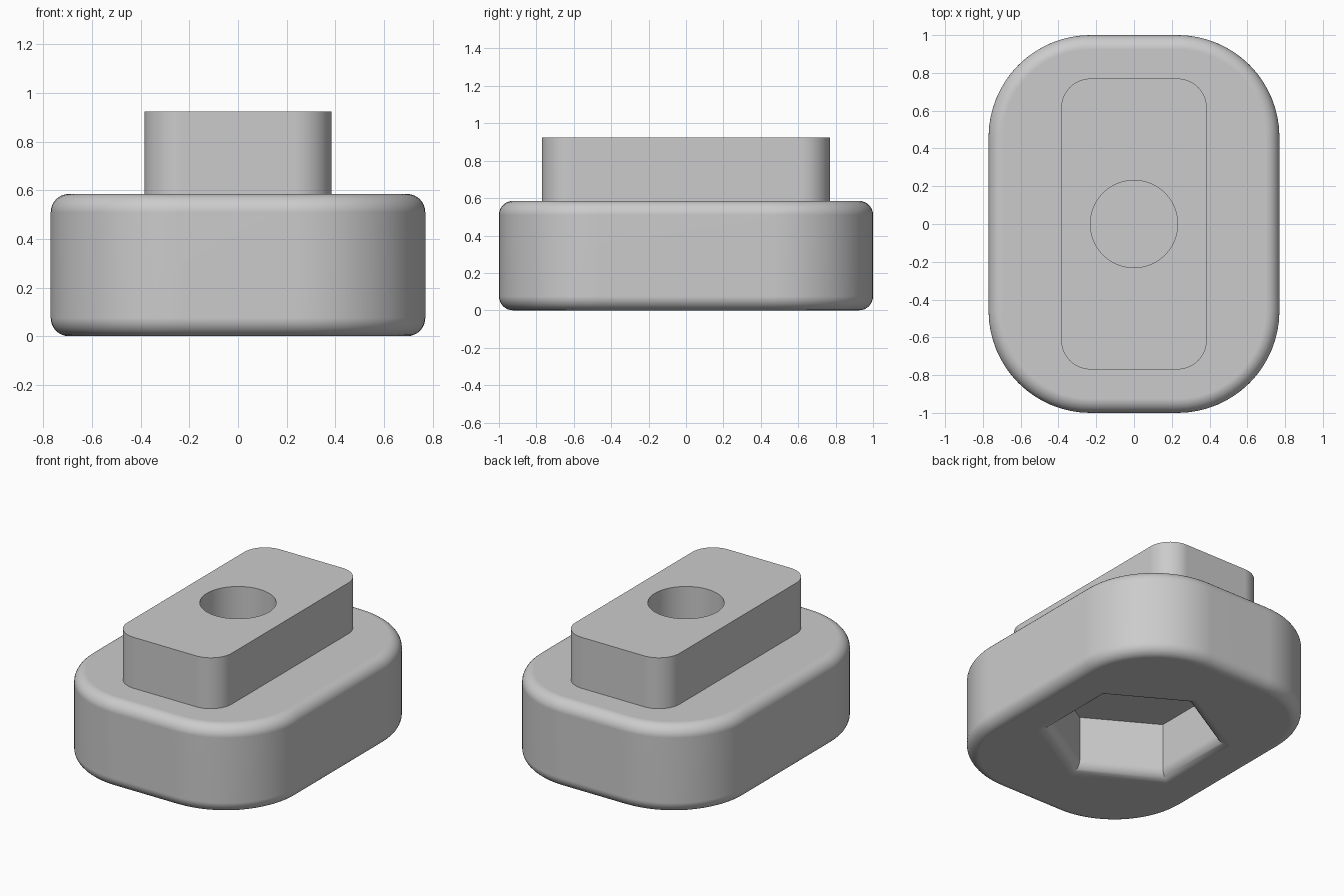
import bpy, bmesh, math

cube = bpy.data.objects.get("Cube")
if cube:
    bpy.data.objects.remove(cube, do_unlink=True)

FILLET = 0.075
BASE_TOP, BOSS_TOP = 0.585, 0.925
POCKET_DEPTH, HOLE_FLOOR = 0.37, 0.385

grey = bpy.data.materials.new("plain_grey")
grey.use_nodes = True
grey.diffuse_color = (0.6, 0.6, 0.6, 1)
grey.node_tree.nodes["Principled BSDF"].inputs["Base Color"].default_value = (0.6, 0.6, 0.6, 1)


def rounded_rect(hx, hy, r, steps=16):
    """Outline of a rectangle with round corners."""
    pts = []
    for quarter, (sx, sy) in enumerate([(1, 1), (-1, 1), (-1, -1), (1, -1)]):
        for i in range(steps + 1):
            a = (quarter + i / steps) * math.pi / 2
            pts.append((sx * (hx - r) + r * math.cos(a), sy * (hy - r) + r * math.sin(a)))
    return pts


def polygon(radius, sides, turn=0.0):
    angles = [turn + math.tau * i / sides for i in range(sides)]
    return [(radius * math.cos(a), radius * math.sin(a)) for a in angles]


def loft(name, rings):
    """Closed solid through a stack of (outline, z) rings."""
    bm = bmesh.new()
    loops = [[bm.verts.new((x, y, z)) for x, y in outline] for outline, z in rings]
    for low, high in zip(loops, loops[1:]):
        for i in range(len(low)):
            j = (i + 1) % len(low)
            bm.faces.new((low[i], low[j], high[j], high[i]))
    bm.faces.new(loops[0][::-1])
    bm.faces.new(loops[-1])
    mesh = bpy.data.meshes.new(name)
    bm.to_mesh(mesh)
    bm.free()
    mesh.materials.append(grey)
    obj = bpy.data.objects.new(name, mesh)
    bpy.context.collection.objects.link(obj)
    return obj


def combine(body, tool, operation):
    """Apply a boolean and remove the tool."""
    mod = body.modifiers.new("combine", "BOOLEAN")
    mod.operation, mod.object, mod.solver = operation, tool, "EXACT"
    bpy.context.view_layer.objects.active = body
    bpy.ops.object.modifier_apply(modifier=mod.name)
    bpy.data.objects.remove(tool, do_unlink=True)


# Quarter-round steps: (inset from the side, height above the edge)
STEPS = 8
curve = [(FILLET * (1 - math.sin(a)), FILLET * (1 - math.cos(a)))
         for a in (math.pi / 2 * i / STEPS for i in range(STEPS + 1))]

# Base block with rounded corners and rounded top and bottom edges
base_ring = lambda d: rounded_rect(0.77 - d, 1.0 - d, 0.54 - d)
bottom = [(base_ring(d), h) for d, h in curve]
top = [(base_ring(d), BASE_TOP - h) for d, h in reversed(curve)]
body = loft("block_body", bottom + top)

# Raised boss
boss_outline = rounded_rect(0.385, 0.77, 0.155)
boss = loft("boss", [(boss_outline, BASE_TOP - 0.1), (boss_outline, BOSS_TOP)])
combine(body, boss, "UNION")

# Blind round hole in the boss
hole_outline = polygon(0.231, 64)
hole = loft("hole_cutter", [(hole_outline, HOLE_FLOOR), (hole_outline, BOSS_TOP + 0.1)])
combine(body, hole, "DIFFERENCE")

# Hexagonal pocket underneath, flared at its mouth
hexagon = lambda flare: polygon(0.51 + flare / math.cos(math.pi / 6), 6, math.pi / 2)
flared = [(hexagon(FILLET - d), h) for d, h in curve]
flared = [(hexagon(FILLET - f), h) for f, h in [(FILLET - d, h) for d, h in curve]]
mouth = [(hexagon(d), h) for d, h in curve]
pocket = loft("pocket_cutter",
              [(hexagon(FILLET), -0.1)] + mouth + [(hexagon(0), POCKET_DEPTH)])
combine(body, pocket, "DIFFERENCE")

# Smooth curves, crisp edges, flat large faces
bpy.ops.object.select_all(action="DESELECT")
body.select_set(True)
bpy.context.view_layer.objects.active = body
bpy.ops.object.shade_smooth_by_angle(angle=math.radians(35))
normals = body.modifiers.new("even_normals", "WEIGHTED_NORMAL")
normals.keep_sharp = True
